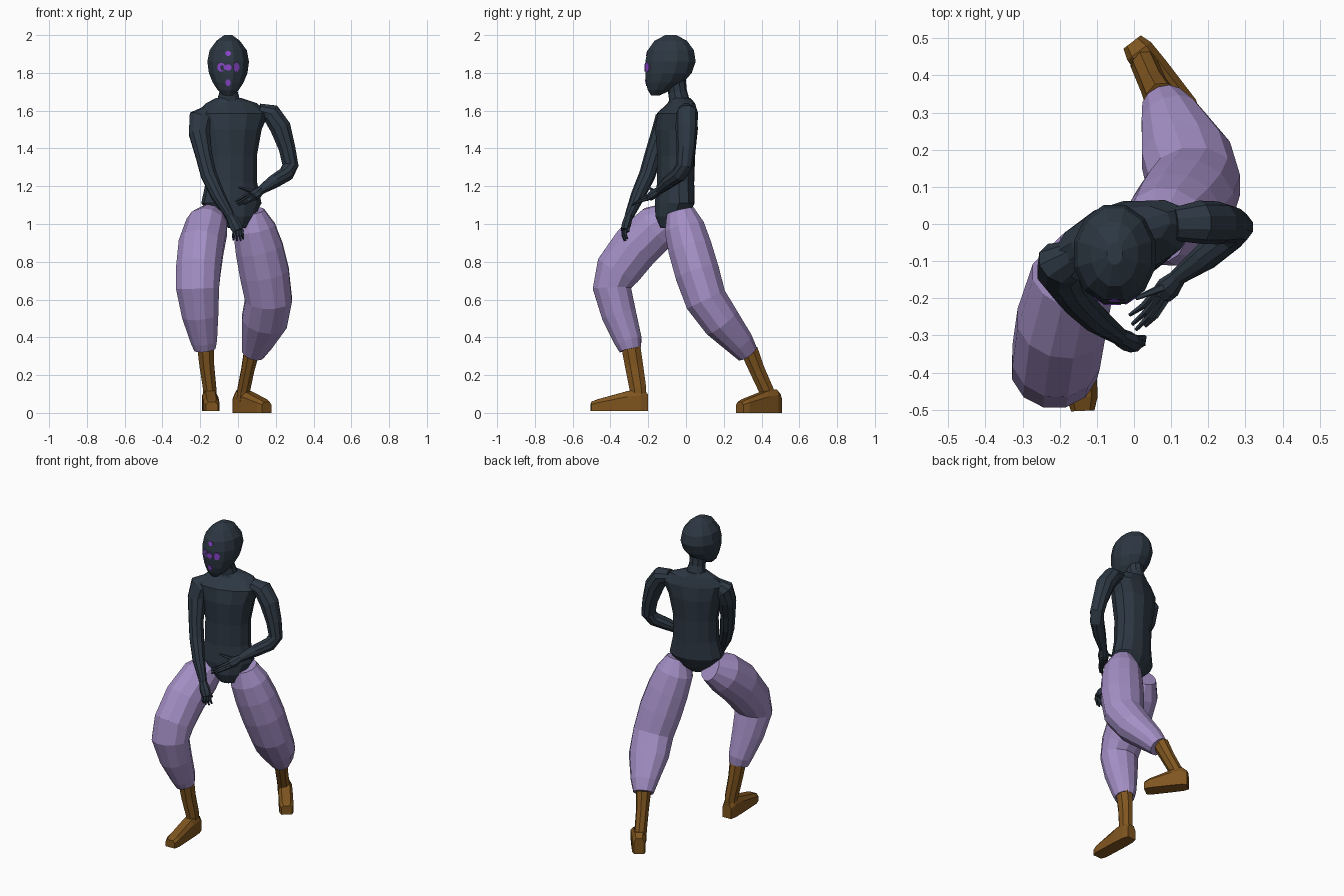
import bpy, bmesh, math
from mathutils import Vector, Matrix
from mathutils.bvhtree import BVHTree


def material(name, rgb):
    m = bpy.data.materials.new(name)
    m.diffuse_color = (*rgb, 1)
    return m


DARK = material("dark slate", (0.026, 0.039, 0.056))
LILAC = material("lilac cloth", (0.37, 0.275, 0.56))
BROWN = material("brown leather", (0.215, 0.092, 0.014))
PURPLE = material("bright purple", (0.26, 0.06, 0.6))


def finish(name, bm, mat):
    bmesh.ops.recalc_face_normals(bm, faces=bm.faces)
    me = bpy.data.meshes.new(name)
    bm.to_mesh(me)
    bm.free()
    me.materials.append(mat)
    ob = bpy.data.objects.new(name, me)
    bpy.context.collection.objects.link(ob)
    return ob


def bridge(bm, rings):
    """Skin a list of vertex-position rings and cap both ends."""
    loops = [[bm.verts.new(p) for p in r] for r in rings]
    n = len(loops[0])
    for a, b in zip(loops, loops[1:]):
        for i in range(n):
            j = (i + 1) % n
            bm.faces.new((a[i], a[j], b[j], b[i]))
    bm.faces.new(loops[0][::-1])
    bm.faces.new(loops[-1])


def add_tube(bm, pts, sides):
    """pts: (x, y, z, side radius, depth radius); rings follow the path."""
    P = [Vector(p[:3]) for p in pts]
    rings = []
    for i, p in enumerate(pts):
        a, b = P[max(i - 1, 0)], P[min(i + 1, len(P) - 1)]
        t = (b - a).normalized()
        ref = Vector((1, 0, 0)) if abs(t.x) < 0.8 else Vector((0, 0, 1))
        s = (ref - t * ref.dot(t)).normalized()
        d = t.cross(s)
        rings.append([P[i] + s * p[3] * math.cos(q) + d * p[4] * math.sin(q)
                      for q in [2 * math.pi * (k + 0.5) / sides for k in range(sides)]])
    bridge(bm, rings)


def tube(name, pts, mat, sides=10):
    bm = bmesh.new()
    add_tube(bm, pts, sides)
    return finish(name, bm, mat)


def stack(name, rows, mat, sides=12, turn=0.0):
    """Horizontal ellipses: (x, y, z, half width, half depth), turned about z."""
    rot = Matrix.Rotation(turn, 3, 'Z')
    bm = bmesh.new()
    rings = []
    for x, y, z, w, d in rows:
        rings.append([Vector((x, y, z)) + rot @ Vector((w * math.cos(q), d * math.sin(q), 0))
                      for q in [2 * math.pi * (k + 0.5) / sides for k in range(sides)]])
    bridge(bm, rings)
    return finish(name, bm, mat)


# Torso and neck, turned with the stride
stack("torso", [
    (-.005, -.10, .98, .05, .035), (-.02, -.075, 1.04, .11, .085),
    (-.035, -.06, 1.11, .165, .10), (-.035, -.055, 1.22, .14, .095),
    (-.035, -.052, 1.36, .138, .097), (-.035, -.05, 1.50, .165, .108),
    (-.03, -.045, 1.585, .20, .098), (-.035, -.025, 1.64, .14, .062),
    (-.05, -.03, 1.668, .065, .052)], DARK, 12, math.radians(18))
tube("neck", [(-.05, -.03, 1.63, .07, .055), (-.05, -.045, 1.70, .05, .05),
              (-.05, -.06, 1.80, .055, .055)], DARK)

# Head: (z, front y, back y, half width)
profile = [(1.68, -.185, -.14, .025), (1.71, -.205, -.075, .058), (1.75, -.216, -.01, .085),
           (1.80, -.22, .035, .106), (1.86, -.22, .056, .114), (1.92, -.207, .046, .102),
           (1.97, -.17, .008, .064), (2.0, -.11, -.05, .022)]
head = stack("head", [(-.052, (f + b) / 2, z, w, (b - f) / 2) for z, f, b, w in profile], DARK)

# Face marks: thin spots laid on the front of the head
bm = bmesh.new()
bm.from_mesh(head.data)
tree = BVHTree.FromBMesh(bm)
bm.free()
bm = bmesh.new()
for x, z, rx, rz in [(-.052, 1.903, .016, .014), (-.052, 1.748, .014, .018), (-.088, 1.83, .023, .024),
                     (-.052, 1.828, .018, .018), (-.008, 1.83, .016, .024)]:
    rings = []
    for lift in (-.002, .003):
        ring = []
        for k in range(8):
            q = 2 * math.pi * (k + .5) / 8
            px, pz = x + rx * math.cos(q), z + rz * math.sin(q)
            hit = tree.ray_cast(Vector((px, -1, pz)), Vector((0, 1, 0)))[0]
            ring.append(hit - Vector((0, lift, 0)))
        rings.append(ring)
    bridge(bm, rings)
finish("face_marks", bm, PURPLE)

# Arms
tube("right_arm", [(-.15, -.085, 1.585, .05, .04), (-.195, -.105, 1.555, .07, .06),
                   (-.205, -.13, 1.48, .058, .055), (-.18, -.175, 1.36, .046, .046),
                   (-.155, -.205, 1.26, .044, .044), (-.105, -.255, 1.15, .038, .038),
                   (-.04, -.302, 1.04, .024, .024)], DARK)
tube("left_arm", [(.11, 0, 1.60, .04, .045), (.175, .005, 1.585, .055, .058),
                  (.225, .003, 1.51, .058, .058), (.26, .0, 1.40, .046, .05),
                  (.278, -.008, 1.31, .044, .044), (.255, -.035, 1.265, .042, .042),
                  (.19, -.09, 1.225, .038, .036), (.115, -.145, 1.175, .023, .021)], DARK)


def hand(name, wrist, palm, tips, thumb, spread):
    """Tapered palm, four fingers fanned along spread, and a thumb."""
    w, p, sp = Vector(wrist), Vector(palm), Vector(spread)
    bm = bmesh.new()
    add_tube(bm, [(*w, .022, .022), (*w.lerp(p, .6), .034, .026), (*p, .03, .022)], 8)
    for k, tip in enumerate(tips):
        base = p + sp * (k - 1.5)
        mid = base.lerp(Vector(tip), .5) + Vector((0, -.008, .003))
        add_tube(bm, [(*base, .01, .01), (*mid, .009, .009), (*tip, .005, .005)], 5)
    add_tube(bm, [(*w.lerp(p, .4), .014, .014), (*thumb, .006, .006)], 5)
    finish(name, bm, DARK)


hand("right_hand", (-.045, -.30, 1.05), (.0, -.325, .965),
     [(-.025, -.32, .915), (-.005, -.325, .91), (.015, -.32, .91), (.028, -.31, .92)],
     (.03, -.305, .96), (.013, .004, .003))
hand("left_hand", (.12, -.142, 1.178), (.075, -.19, 1.145),
     [(-.012, -.245, 1.12), (-.005, -.27, 1.108), (.005, -.285, 1.10), (.03, -.275, 1.105)],
     (.005, -.20, 1.195), (.009, -.007, -.008))

# Baggy trouser legs
tube("right_trouser_leg", [(-.13, -.065, 1.04, .075, .085), (-.165, -.15, .985, .115, .125),
                           (-.195, -.265, .88, .124, .132), (-.21, -.36, .755, .122, .125),
                           (-.214, -.392, .66, .118, .105), (-.20, -.355, .52, .10, .095),
                           (-.18, -.305, .38, .072, .075), (-.175, -.295, .335, .058, .06)],
     LILAC, 12)
tube("left_trouser_leg", [(.075, -.03, 1.07, .065, .075), (.085, -.008, .98, .115, .11),
                          (.112, .022, .87, .13, .12), (.14, .06, .74, .135, .122),
                          (.162, .105, .60, .128, .115), (.14, .185, .485, .125, .105),
                          (.10, .285, .37, .085, .078), (.08, .325, .315, .062, .06)],
     LILAC, 12)


# Boots: a shaft and a wedge foot running from heel to toe
def boot(name, shaft, heel, toe, half, sole):
    bm = bmesh.new()
    add_tube(bm, shaft, 8)
    h, t = Vector((*heel, 0)), Vector((*toe, 0))
    side = (t - h).normalized().cross(Vector((0, 0, 1)))
    rings = []
    for u, w, top in [(0, .7, .10), (.12, .95, .125), (.36, 1, .115), (.88, 1, .072), (1, .75, .058)]:
        c = h.lerp(t, u)
        rings.append([c + side * half * w * s + Vector((0, 0, z))
                      for s, z in [(-1, sole), (1, sole), (1, top * .75), (.6, top), (-.6, top), (-1, top * .75)]])
    bridge(bm, rings)
    finish(name, bm, BROWN)


boot("right_boot", [(-.172, -.295, .37, .05, .055), (-.165, -.275, .25, .042, .052),
                    (-.15, -.255, .13, .038, .048), (-.148, -.25, .05, .036, .044)],
     (-.152, -.203), (-.138, -.503), .042, .01)
boot("left_boot", [(.073, .335, .33, .044, .05), (.052, .375, .23, .037, .044),
                   (.03, .425, .12, .036, .042), (.022, .44, .05, .034, .04)],
     (-.005, .49), (.152, .285), .042, 0)
